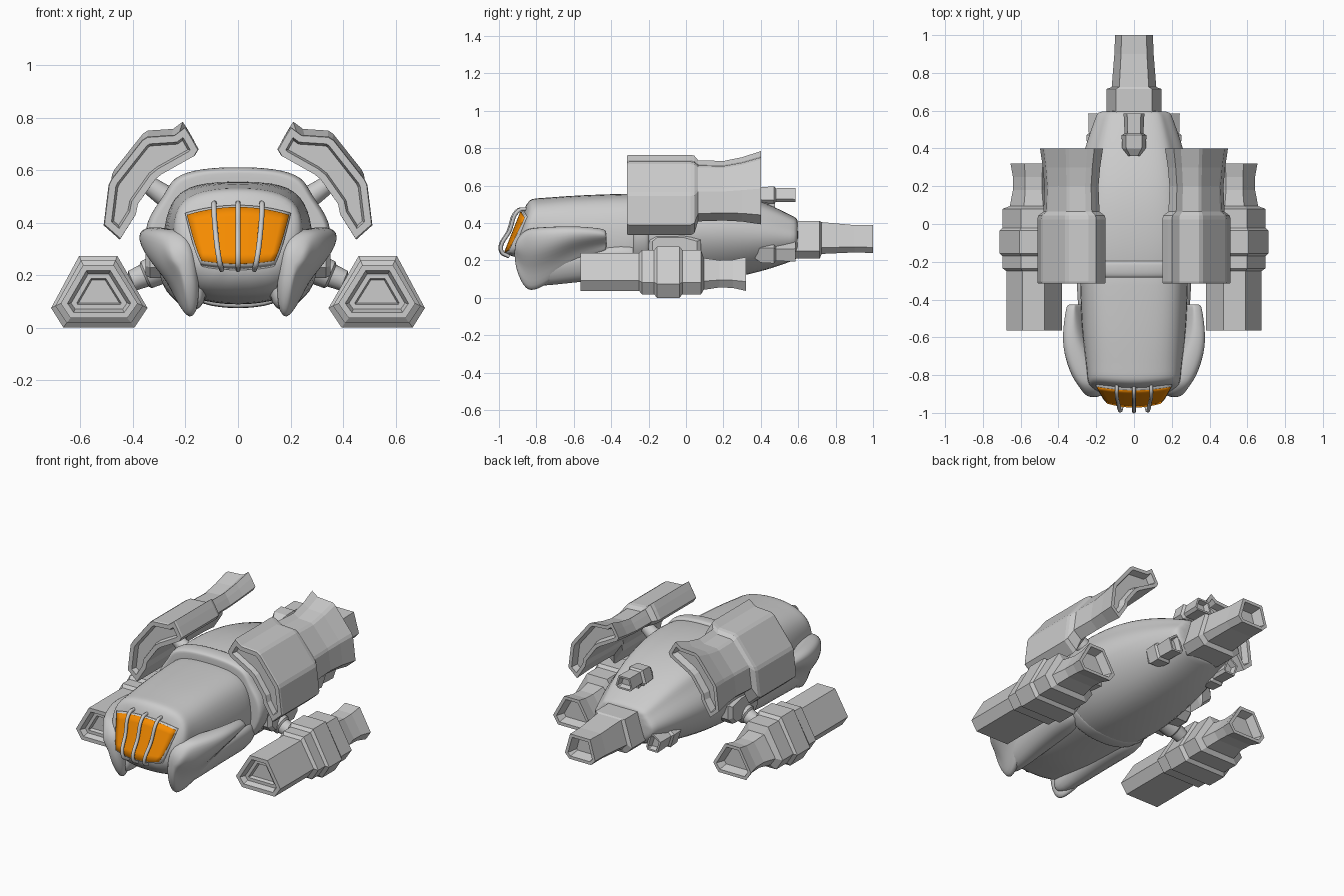
import bpy, bmesh, math
from mathutils import Vector, Matrix

if "Cube" in bpy.data.objects:
    bpy.data.objects.remove(bpy.data.objects["Cube"])


def finish(name, bm, mirror=False, subsurf=0, angle=None):
    me = bpy.data.meshes.new(name)
    bm.to_mesh(me)
    bm.free()
    ob = bpy.data.objects.new(name, me)
    bpy.context.collection.objects.link(ob)
    if mirror:
        ob.modifiers.new("mirror", 'MIRROR').use_mirror_merge = False
    if subsurf:
        s = ob.modifiers.new("smooth", 'SUBSURF')
        s.levels = s.render_levels = subsurf
        me.polygons.foreach_set("use_smooth", [True] * len(me.polygons))
    elif angle:
        bpy.ops.object.select_all(action='DESELECT')
        ob.select_set(True)
        bpy.context.view_layer.objects.active = ob
        bpy.ops.object.shade_smooth_by_angle(angle=math.radians(angle))
    return ob


def loft(name, rings, recess_front=(), recess_back=(), matrix=None, **kw):
    """Skin closed rings of points, cap both ends, then step the caps in or out."""
    bm = bmesh.new()
    vs = [[bm.verts.new(p) for p in r] for r in rings]
    n = len(vs[0])
    for a, b in zip(vs, vs[1:]):
        for i in range(n):
            bm.faces.new((a[i], a[(i + 1) % n], b[(i + 1) % n], b[i]))
    caps = [bm.faces.new(vs[0]), bm.faces.new(vs[-1])]
    bmesh.ops.recalc_face_normals(bm, faces=bm.faces[:])
    for cap, steps in zip(caps, (recess_front, recess_back)):
        for t, d in steps:
            bm.normal_update()
            bmesh.ops.inset_region(bm, faces=[cap], thickness=t, depth=0, use_even_offset=True)
            bmesh.ops.translate(bm, verts=cap.verts[:], vec=cap.normal * d)
    if matrix:
        bm.transform(matrix)
    return finish(name, bm, **kw)


def stations(outline, center, table):
    """Rings of an outline scaled about a centre: y, scale x, scale z, lift z."""
    cx, cz = center
    return [[(cx + (x - cx) * sx, y, cz + dz + (z - cz) * sz) for x, z in outline]
            for y, sx, sz, dz in table]


def both(half):
    return half + [(-x, z) for x, z in half[-2:0:-1]]


# Main hull, with a flat back panel and sloping shoulders
def hull_ring(y, w, zt, zb):
    unit = [(0, 1), (.4, .99), (.7, .93), (.77, .8), (1, .62), (.98, .36), (.56, .05), (0, 0)]
    return [(x * w, y, zb + h * (zt - zb)) for x, h in both(unit)]


loft("main_hull", [hull_ring(*r) for r in (
    (-.275, .34, .58, .075), (-.27, .345, .59, .07), (-.2, .352, .6, .068), (-.08, .36, .61, .065),
    (.15, .33, .6, .08), (.4, .27, .525, .13), (.585, .2, .43, .2), (.6, .195, .425, .205))],
    subsurf=2)
# Raised collar where the cockpit meets the hull
loft("hull_collar", [hull_ring(*r) for r in (
    (-.285, .335, .59, .075), (-.283, .345, .6, .07), (-.265, .36, .612, .065),
    (-.2, .362, .615, .065), (-.19, .34, .60, .075))], subsurf=2)


# Cockpit with a slanted, curved face
def face_y(x, z):
    y = -.92 + .4 * (max(z, .24) - .36) + .8 * x * x
    return y + max(0, .24 - z) * .9


frame = both([(0, .48), (.12, .475), (.215, .445), (.19, .34), (.15, .24), (.07, .22), (0, .22)])
brow = both([(0, .535), (.14, .525), (.24, .475), (.255, .33), (.2, .15), (.1, .12), (0, .12)])
waist = both([(0, .55), (.16, .544), (.25, .485), (.285, .33), (.26, .14), (.12, .09), (0, .08)])
loft("cockpit", [[(x, face_y(x, z), z) for x, z in frame],
                 [(x, face_y(x, z) + .012, z) for x, z in brow],
                 [(x, face_y(x, z) + .06, z) for x, z in brow],
                 [(x, -.6, z) for x, z in waist],
                 [(x * 1.04, -.3, z + .01) for x, z in waist],
                 [(x * 1.04, -.15, z + .01) for x, z in waist]], subsurf=2)


# Windscreen and its surround, with curved sides and a bowed top edge
def screen(name, grow, offset, depth):
    bm = bmesh.new()
    nu, nv = 14, 6
    grid = []
    for j in range(nv + 1):
        row = []
        for i in range(nu + 1):
            u, v = i / nu * 2 - 1, j / nv
            x = u * (.14 + .055 * v ** .8 + grow)
            z = .245 - grow + v * (.215 + 2 * grow) - .03 * u * u * v + .012 * u * u * (1 - v)
            row.append(bm.verts.new((x, face_y(x, max(z, .24)) - offset, z)))
        grid.append(row)
    for a, b in zip(grid, grid[1:]):
        for i in range(nu):
            bm.faces.new((a[i], a[i + 1], b[i + 1], b[i]))
    ob = finish(name, bm, angle=30)
    m = ob.modifiers.new("thickness", 'SOLIDIFY')
    m.thickness, m.offset = depth, -1
    return ob


screen("windscreen_frame", .007, .0, .05)
glass = screen("windscreen", 0, .006, .012)
orange = bpy.data.materials.new("orange_glass")
orange.diffuse_color = (.92, .26, .0, 1)
orange.use_nodes = True
orange.node_tree.nodes["Principled BSDF"].inputs["Base Color"].default_value = orange.diffuse_color
glass.data.materials.append(orange)

# Guard bars over the windscreen
bars = bpy.data.curves.new("windscreen_bars", 'CURVE')
bars.dimensions = '3D'
bars.bevel_depth, bars.bevel_resolution = .01, 2
bars.use_fill_caps = True
for s in (-1, 0, 1):
    sp = bars.splines.new('BEZIER')
    pts = [(.09, .475, .02), (.092, .468, -.022), (.085, .36, -.028), (.07, .25, -.026), (.062, .22, .02)]
    sp.bezier_points.add(len(pts) - 1)
    for bp, (x, z, d) in zip(sp.bezier_points, pts):
        bp.co = (s * x, face_y(s * x, max(z, .24)) + d, z)
        bp.handle_left_type = bp.handle_right_type = 'AUTO'
bpy.context.collection.objects.link(bpy.data.objects.new("windscreen_bars", bars))


# Cheek guards curling down to a pointed jaw
def cheek_ring(y, xo, zt, xb, zb):
    zm = zb + .62 * (zt - zb)
    return [(xb - .01 + .06 * (xb > .2), y, zt - .01), (xo - .05, y, zt), (xo, y, zt - .02),
            (xo - .01, y, max(zm, zb + .04)), ((xo + xb) / 2 - .015, y, zb + .35 * (zt - zb)),
            (xb + .03, y, zb), (xb - .03, y, zb + .02)]


loft("cheek_guard", [cheek_ring(*r) for r in (
    (-.425, .355, .36, .27, .25), (-.432, .365, .375, .26, .235), (-.6, .39, .39, .24, .18),
    (-.72, .37, .385, .2, .07), (-.82, .33, .38, .17, .015), (-.87, .29, .365, .165, .04),
    (-.92, .26, .3, .19, .17))], mirror=True, subsurf=2)

# Jaw fairings blending the cheek points back into the belly
loft("jaw_fairing", [[(a, y, zt), (b, y, zt), (b - .01, y, (zt + zb) / 2), (b - .06, y, zb), (a, y, zb + .02)]
                     for y, a, b, zt, zb in ((-.86, .13, .24, .2, .07), (-.8, .12, .26, .22, .045),
                                             (-.6, .1, .29, .26, .07), (-.4, .1, .31, .3, .085),
                                             (-.2, .1, .32, .3, .09))], mirror=True, subsurf=2)

# Lower engine pods
pod = [(.46, .274), (.605, .274), (.712, .075), (.665, 0), (.395, 0), (.345, .075)]
loft("lower_engine", stations(pod, (.53, .14), (
    (-.565, .8, .74, 0), (-.25, .8, .74, 0), (-.235, .91, .87, 0), (-.17, .91, .87, 0),
    (-.155, 1, 1, 0), (-.035, 1, 1, 0), (-.02, .91, .87, 0), (.08, .91, .87, 0),
    (.095, .7, .62, -.01), (.18, .61, .53, -.01), (.25, .61, .55, -.01), (.32, .68, .66, -.01))),
    recess_front=((.022, 0), (.012, -.03), (.018, 0), (.006, -.02)),
    recess_back=((.018, 0), (.015, -.05)), mirror=True)

# Upper engines: flat-sided angular crescents
crescent = [(.20, .765), (.24, .735), (.345, .728), (.365, .715), (.483, .565), (.493, .545), (.512, .39),
            (.45, .335), (.39, .43), (.382, .47), (.315, .565), (.29, .585), (.165, .655), (.15, .68), (.178, .73)]
loft("upper_engine", stations(crescent, (.33, .56), (
    (-.315, .98, .98, 0), (-.305, 1, 1, 0), (.025, 1, 1, 0), (.045, .97, .96, .003), (.065, .82, .76, .02),
    (.2, .79, .74, .02), (.3, .84, .8, .028), (.4, .92, .91, .038))),
    recess_front=((.025, 0), (.008, -.03)), recess_back=((.02, 0), (.01, -.04)), mirror=True)

# Tail boom and three small thrusters share one tapered outline
taper = [(-.66, 1), (.66, 1), (1, -.6), (.72, -1), (-.72, -1), (-1, -.6)]
loft("tail_boom", [[(x * w, y, c + z * h) for x, z in taper] for y, w, h, c in (
    (.55, .14, .095, .31), (.58, .145, .1, .31), (.715, .145, .1, .31), (.725, .118, .085, .32),
    (.9, .104, .073, .316), (1.0, .1, .075, .315))], recess_back=((.018, 0), (.014, -.06)))

for name, x, z, ang in (("top_thruster", 0, .55, 0), ("left_thruster", -.195, .24, -108),
                        ("right_thruster", .195, .24, 108)):
    place = Matrix.Translation((x, 0, z)) @ Matrix.Rotation(math.radians(ang), 4, 'Y')
    loft(name, [[(px * w, y, pz * h) for px, pz in taper] for y, w, h in (
        (.36, .03, .015), (.4, .062, .042), (.47, .066, .046), (.48, .05, .036),
        (.585, .055, .038))], recess_back=((.01, 0), (.007, -.03)), matrix=place)
    loft(name + "_mount", [[(px * .03, .44 + pz * .035, h) for px, pz in taper]
                           for h in (-.1, -.02)], matrix=place)


# Struts carrying the engines
def strut(name, a, b, profile):
    a, b = Vector(a), Vector(b)
    rot = (b - a).to_track_quat('Z', 'Y')
    rings = [[a.lerp(b, t) + rot @ Vector((r * math.cos(k * math.pi / 8), r * math.sin(k * math.pi / 8), 0))
              for k in range(16)] for t, r in profile]
    loft(name, rings, mirror=True, angle=35)


strut("lower_strut", (.27, -.08, .235), (.46, -.08, .155),
      ((0, .06), (.42, .055), (.46, .045), (.7, .04), (.72, .03), (1, .03)))
strut("upper_strut", (.22, -.1, .46), (.39, -.1, .58),
      ((0, .06), (.3, .055), (.34, .042), (.7, .035), (1, .03)))

# Strut brackets on the hull sides
bracket = [(-.14, -.03), (-.14, .05), (-.11, .075), (.05, .075), (.14, .05), (.14, -.03), (.1, -.07), (-.1, -.07)]
loft("strut_bracket", [[(x, -.06 + py * s, .26 + pz * s) for py, pz in bracket]
                       for x, s in ((.24, 1), (.335, 1), (.352, .85))], mirror=True)
